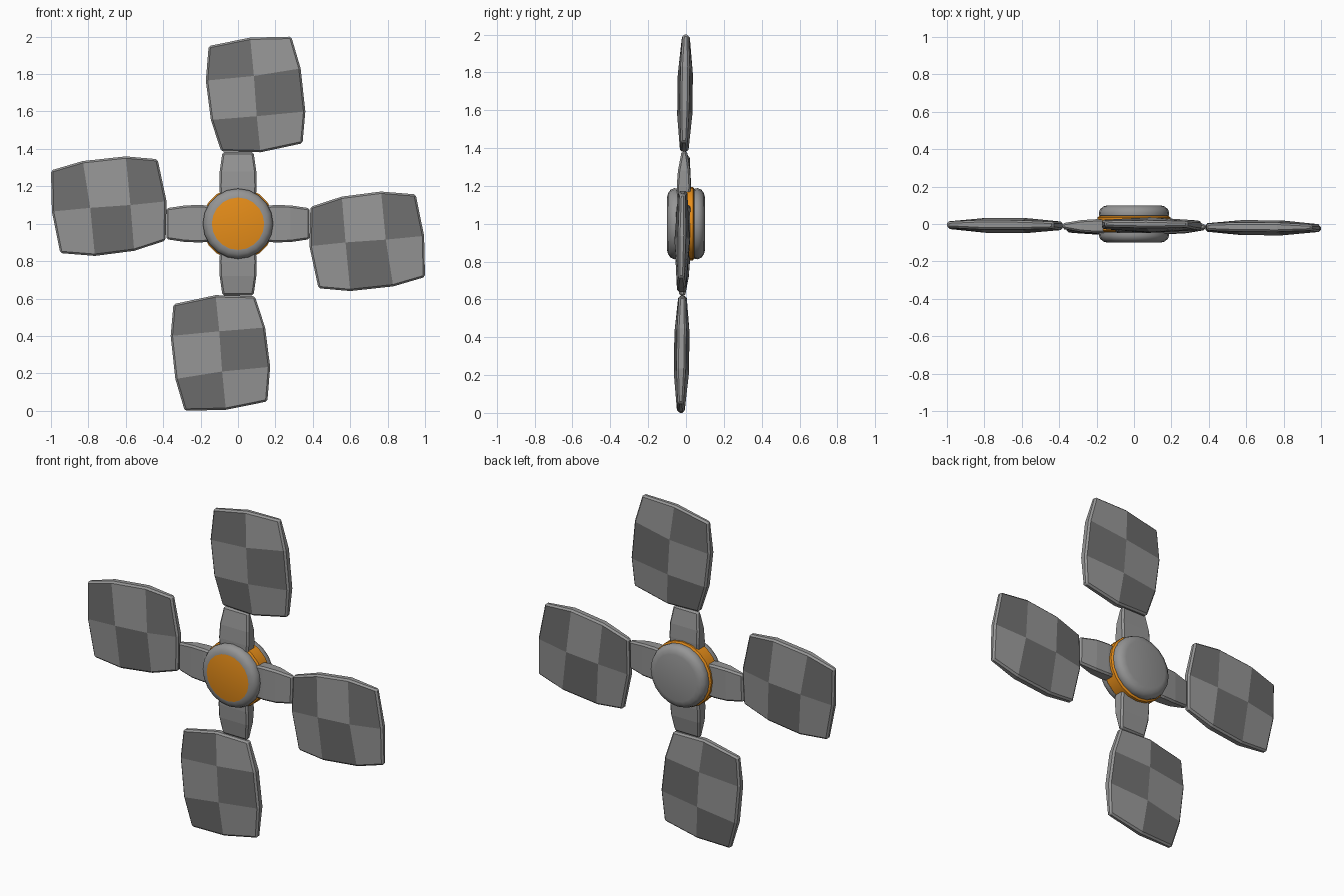
import bpy, bmesh, math

if "Cube" in bpy.data.objects:
    bpy.data.objects.remove(bpy.data.objects["Cube"])


def material(name, rgb):
    m = bpy.data.materials.new(name)
    m.diffuse_color = (*rgb, 1)
    m.use_nodes = True
    m.node_tree.nodes["Principled BSDF"].inputs["Base Color"].default_value = m.diffuse_color
    return m


grey = material("grey", (0.3, 0.3, 0.3))
dark = material("dark_grey", (0.155, 0.155, 0.155))
orange = material("orange", (0.8, 0.27, 0.01))


def add_object(name, bm, mats):
    bmesh.ops.recalc_face_normals(bm, faces=bm.faces)
    me = bpy.data.meshes.new(name)
    bm.to_mesh(me)
    bm.free()
    for m in mats:
        me.materials.append(m)
    ob = bpy.data.objects.new(name, me)
    bpy.context.collection.objects.link(ob)
    return ob


def slab(name, rows, turn, bevel, checker=None):
    """Closed lens-like plate from a grid of (across, outward, half thickness)."""
    bm = bmesh.new()
    c, s = math.cos(turn), math.sin(turn)

    def vert(p, side):
        x, z = p[0] * c - p[1] * s, p[0] * s + p[1] * c
        lean = -0.014 + 0.014 * z - 0.007 * x      # whole rotor leans slightly
        return bm.verts.new((x, lean + side * p[2], 1 + z))

    front, back = ([[vert(p, side) for p in row] for row in rows] for side in (-1, 1))
    nr, nc = len(rows), len(rows[0])
    for g in (front, back):
        for i in range(nr - 1):
            for j in range(nc - 1):
                f = bm.faces.new((g[i][j], g[i][j + 1], g[i + 1][j + 1], g[i + 1][j]))
                if checker is not None:
                    f.material_index = (i + j + checker) % 2
    # rim around the grid outline
    ring = ([(0, j) for j in range(nc)] + [(i, nc - 1) for i in range(1, nr)]
            + [(nr - 1, j) for j in range(nc - 2, -1, -1)] + [(i, 0) for i in range(nr - 2, 0, -1)])
    for (a, b), (d, e) in zip(ring, ring[1:] + ring[:1]):
        bm.faces.new((front[a][b], front[d][e], back[d][e], back[a][b]))
    ob = add_object(name, bm, [grey, dark])
    mod = ob.modifiers.new("edge", 'BEVEL')
    mod.width = bevel
    mod.segments = 1
    mod.limit_method = 'ANGLE'
    mod.angle_limit = math.radians(50)
    mod.material = 0
    return ob


def lathe(name, profile, mats, orange_first=False, n=20):
    """Turn (radius, y) points about the hub axis, capping both ends."""
    bm = bmesh.new()
    rings = [[bm.verts.new((r * math.cos(2 * math.pi * k / n), y,
                            1 + r * math.sin(2 * math.pi * k / n))) for k in range(n)]
             for r, y in profile]
    for a, b in zip(rings, rings[1:]):
        for k in range(n):
            bm.faces.new((a[k], a[(k + 1) % n], b[(k + 1) % n], b[k]))
    cap = bm.faces.new(rings[0])
    if orange_first:
        cap.material_index = 1
    bm.faces.new(rings[-1])
    ob = add_object(name, bm, mats)
    bpy.ops.object.select_all(action='DESELECT')
    ob.select_set(True)
    bpy.context.view_layer.objects.active = ob
    bpy.ops.object.shade_smooth_by_angle(angle=math.radians(40))
    return ob


# Blade and arm outlines, from the hub outward
blade = [
    [(-0.09, 0.387, 0.018), (0.12, 0.382, 0.022), (0.345, 0.43, 0.018)],
    [(-0.145, 0.555, 0.024), (0.10, 0.575, 0.04), (0.36, 0.60, 0.024)],
    [(-0.172, 0.765, 0.024), (0.085, 0.79, 0.04), (0.335, 0.83, 0.024)],
    [(-0.157, 0.95, 0.016), (0.065, 0.995, 0.02), (0.285, 1.0, 0.016)],
]
arm = [[(-w, r, h), (w, r, h)] for r, w, h in
       ((0.10, 0.092, 0.035), (0.20, 0.1, 0.037), (0.28, 0.098, 0.032), (0.383, 0.083, 0.014))]

for k, (side, parity) in enumerate((("top", 1), ("left", 0), ("bottom", 0), ("right", 1))):
    slab(side + "_blade", blade, k * math.pi / 2, 0.01, parity)
    slab(side + "_arm", arm, k * math.pi / 2, 0.01)

# Hub: orange core between two rounded caps, orange disc on the front
cap = [(0.14, 0.1), (0.163, 0.094), (0.18, 0.081), (0.188, 0.062), (0.186, 0.045), (0.175, 0.036)]
lathe("front_cap", [(r, -y) for r, y in cap], [grey, orange], orange_first=True)
lathe("back_cap", cap, [grey])
lathe("hub_core", [(0.18, -0.046), (0.195, -0.036), (0.195, 0.036), (0.18, 0.046)], [orange])
